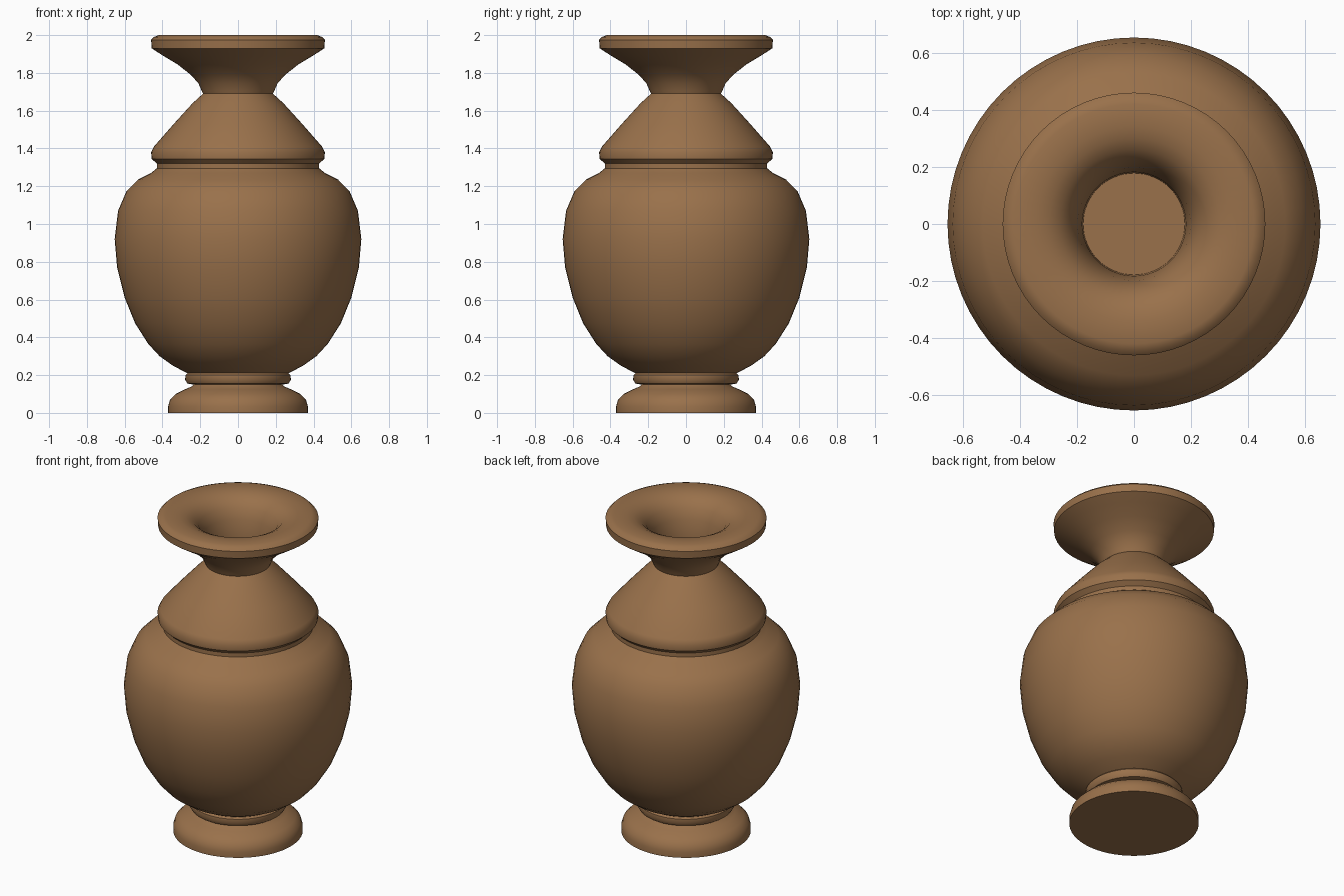
import bpy, bmesh, math
from mathutils import Vector

clay = bpy.data.materials.new("brown_clay")
clay.diffuse_color = (0.32, 0.165, 0.07, 1)

# Profile as (radius, height), from the base centre up and into the mouth
foot = [(0, 0), (0.37, 0), (0.37, 0.035), (0.36, 0.07), (0.33, 0.10),
        (0.28, 0.125), (0.245, 0.14), (0.235, 0.15)]
collar = [(0.268, 0.155), (0.28, 0.175), (0.278, 0.2), (0.268, 0.21)]
body = [(0.345, 0.25), (0.415, 0.30), (0.475, 0.365), (0.545, 0.475), (0.60, 0.61),
        (0.64, 0.77), (0.653, 0.92), (0.635, 1.07), (0.59, 1.175),
        (0.53, 1.235), (0.46, 1.27), (0.43, 1.295)]
shoulder = [(0.43, 1.32), (0.457, 1.345), (0.46, 1.38), (0.445, 1.41),
            (0.34, 1.53), (0.24, 1.64), (0.185, 1.69)]
neck = [(0.192, 1.705), (0.21, 1.745), (0.25, 1.79), (0.32, 1.845),
        (0.40, 1.893), (0.457, 1.93), (0.46, 1.975), (0.445, 1.99), (0.42, 2.0)]
mouth = [(0.34, 1.997), (0.30, 1.988), (0.26, 1.968), (0.225, 1.93), (0.198, 1.87),
         (0.182, 1.78), (0.178, 1.69), (0, 1.69)]
profile = foot + collar + body + shoulder + neck + mouth

# Spin the profile into a closed vase
bm = bmesh.new()
verts = [bm.verts.new(Vector((r, 0, z))) for r, z in profile]
edges = [bm.edges.new(pair) for pair in zip(verts, verts[1:])]
bmesh.ops.spin(bm, geom=verts + edges, cent=(0, 0, 0), axis=(0, 0, 1),
               angle=math.tau, steps=64)
bmesh.ops.remove_doubles(bm, verts=bm.verts, dist=0.0005)
bmesh.ops.recalc_face_normals(bm, faces=bm.faces)
mesh = bpy.data.meshes.new("vase")
bm.to_mesh(mesh)
bm.free()
mesh.materials.append(clay)
vase = bpy.data.objects.new("vase", mesh)
bpy.context.collection.objects.link(vase)

# Smooth surface with crisp ridges
bpy.context.view_layer.objects.active = vase
vase.select_set(True)
bpy.ops.object.shade_smooth_by_angle(angle=math.radians(40))
